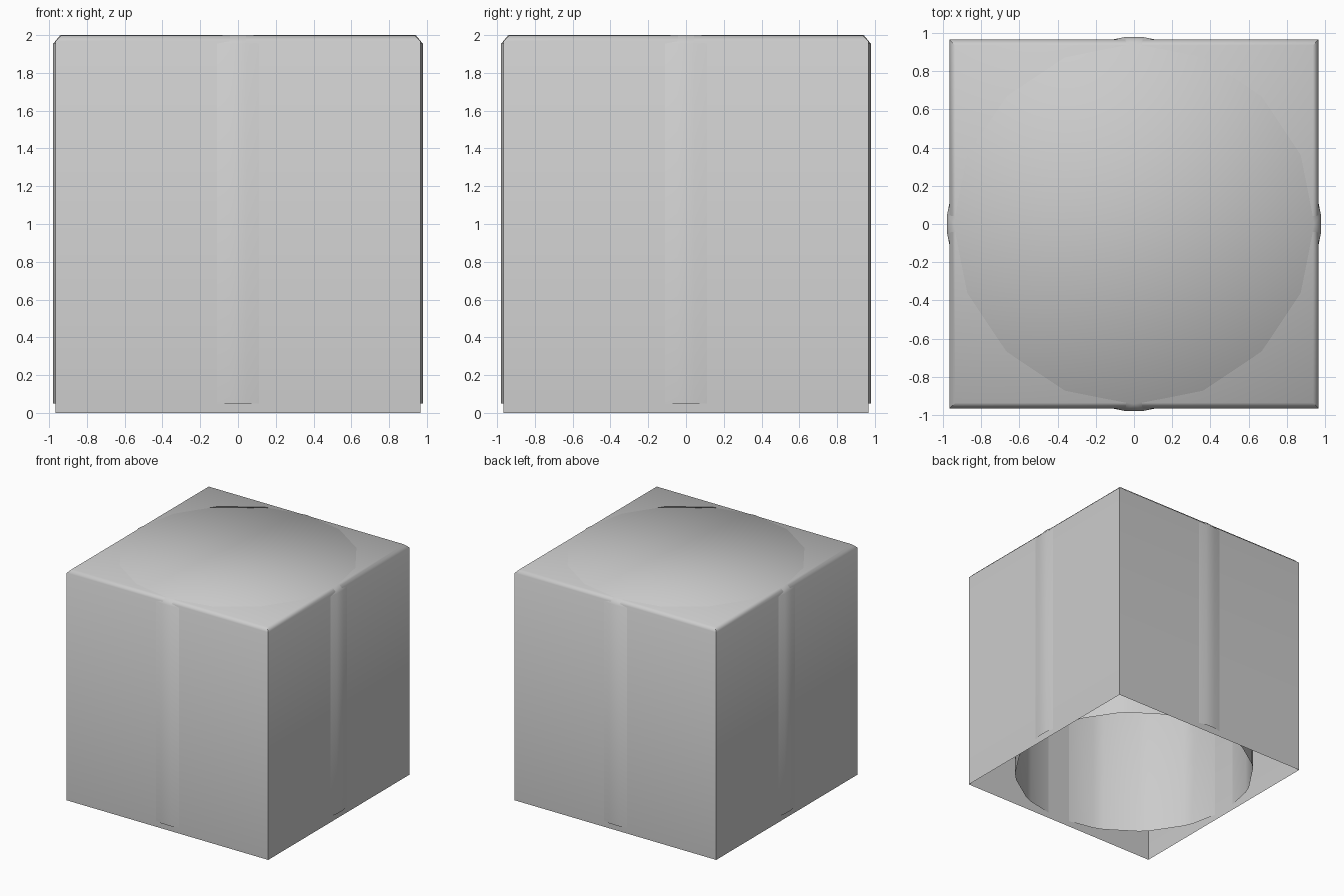
import bpy, bmesh, math

if "Cube" in bpy.data.objects:
    bpy.data.objects.remove(bpy.data.objects["Cube"])


def open_prism(name, points, z0, z1, keep, width):
    """Thin shell open at the bottom; edges chosen by keep(edge) are chamfered."""
    bm = bmesh.new()
    low = [bm.verts.new((x, y, z0)) for x, y in points]
    high = [bm.verts.new((x, y, z1)) for x, y in points]
    n = len(points)
    for i in range(n):
        j = (i + 1) % n
        bm.faces.new((low[i], low[j], high[j], high[i]))
    bm.faces.new(high)
    edges = [e for e in bm.edges if not e.is_boundary and keep(e)]
    bmesh.ops.bevel(bm, geom=edges, offset=width, offset_type='OFFSET',
                    segments=1, profile=0.5, affect='EDGES')
    mesh = bpy.data.meshes.new(name)
    bm.to_mesh(mesh)
    bm.free()
    obj = bpy.data.objects.new(name, mesh)
    bpy.context.collection.objects.link(obj)
    bpy.ops.object.select_all(action='DESELECT')
    obj.select_set(True)
    bpy.context.view_layer.objects.active = obj
    bpy.ops.object.shade_smooth_by_angle(angle=math.radians(50))
    return obj


def is_top(e):
    return abs(e.verts[0].co.z - e.verts[1].co.z) < 1e-4


# Square outer shell, chamfered only around the top
H = 0.965
open_prism("outer_box", [(-H, -H), (H, -H), (H, H), (-H, H)],
           0.0, 1.998, is_top, 0.03)

# Round inner drum: 16 sides, softened edges, poking slightly through the walls
R = 0.987
ring = [(R * math.cos(math.tau * i / 16), R * math.sin(math.tau * i / 16))
        for i in range(16)]
open_prism("inner_drum", ring, 0.05, 2.0, lambda e: True, 0.045)
